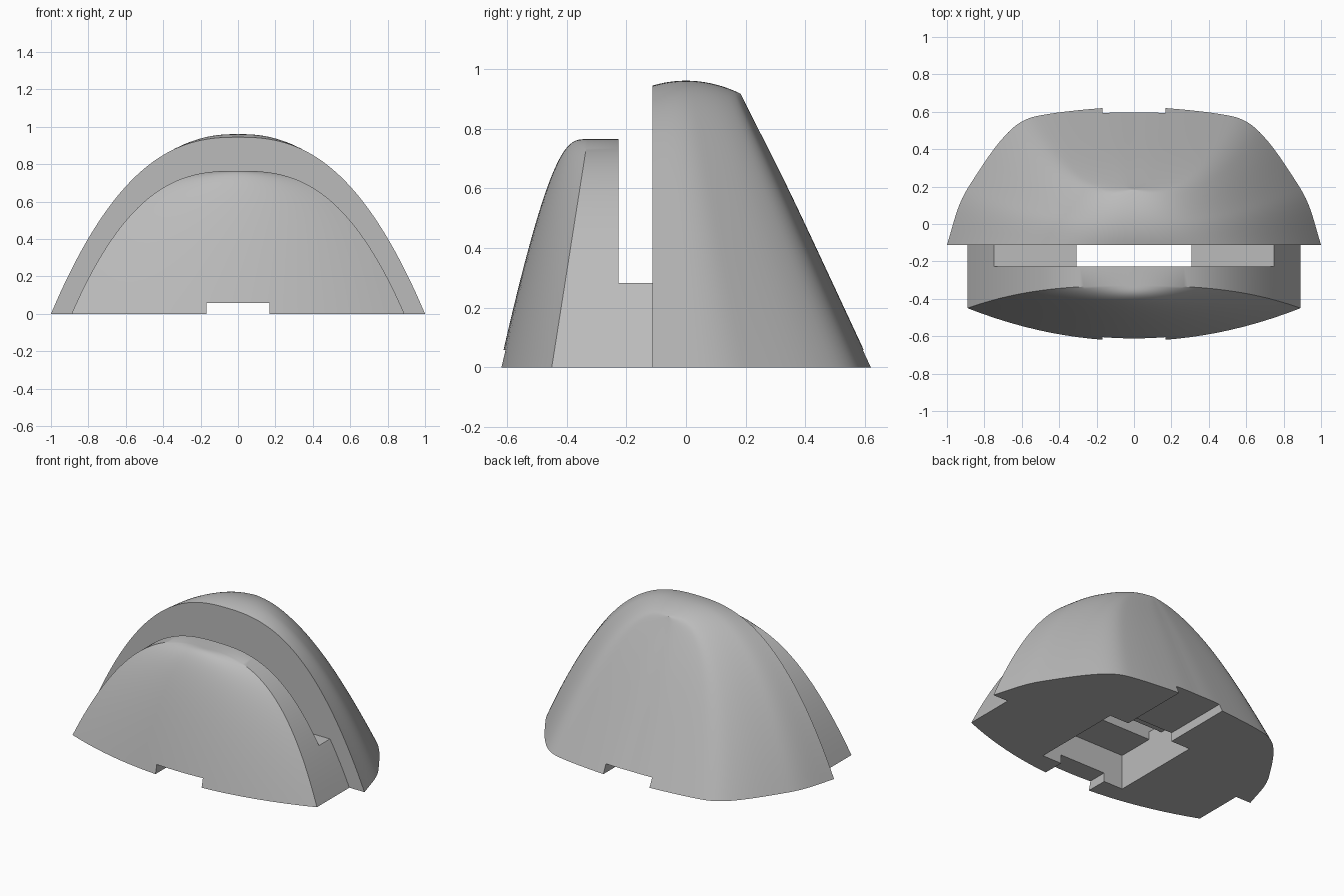
import bpy, bmesh
from mathutils import Vector

if "Cube" in bpy.data.objects:
    bpy.data.objects.remove(bpy.data.objects["Cube"])

grey = bpy.data.materials.new("plain_grey")
grey.diffuse_color = (0.5, 0.5, 0.5, 1)
grey.use_nodes = True
grey.node_tree.nodes["Principled BSDF"].inputs["Base Color"].default_value = grey.diffuse_color


def finish(name, bm):
    """Turn a bmesh into a linked object."""
    bmesh.ops.remove_doubles(bm, verts=bm.verts, dist=0.0005)
    bmesh.ops.recalc_face_normals(bm, faces=bm.faces)
    me = bpy.data.meshes.new(name)
    bm.to_mesh(me)
    bm.free()
    ob = bpy.data.objects.new(name, me)
    bpy.context.collection.objects.link(ob)
    me.materials.append(grey)
    return ob


def loft(name, rings):
    """Skin stacked closed rings; the last ring collapses to a ridge."""
    bm = bmesh.new()
    rows = [[bm.verts.new(p) for p in r] for r in rings]
    n = len(rows[0])
    for a, b in zip(rows, rows[1:]):
        for i in range(n):
            j = (i + 1) % n
            bm.faces.new((a[i], a[j], b[j], b[i]))
    bm.faces.new(rows[0])
    return finish(name, bm)


def box(name, x, y0, y1, z0, z1):
    bm = bmesh.new()
    bmesh.ops.create_cube(bm, size=1)
    for v in bm.verts:
        v.co = (v.co.x * 2 * x, y0 if v.co.y < 0 else y1, z0 if v.co.z < 0 else z1)
    ob = finish(name, bm)
    ob.hide_render = True
    ob.hide_set(True)
    return ob


def boolean(target, tool, op):
    m = target.modifiers.new(op, 'BOOLEAN')
    m.operation, m.solver, m.object = op, 'EXACT', tool
    bpy.context.view_layer.objects.active = target
    bpy.ops.object.modifier_apply(modifier=m.name)
    bpy.data.objects.remove(tool)


def spline(pts, steps):
    """Catmull-Rom curve through 2D points."""
    p = [Vector(q) for q in pts]
    p = [2 * p[0] - p[1]] + p + [Vector((-p[-2].x, p[-2].y))]
    out = []
    for a, b, c, d in zip(p, p[1:], p[2:], p[3:]):
        for k in range(steps):
            t = k / steps
            out.append(0.5 * (2 * b + (c - a) * t + (2 * a - 5 * b + 4 * c - d) * t * t
                              + (3 * b - a - 3 * c + d) * t ** 3))
    return out + [p[-2]]


LEVELS = 40
scale_steps = [1 - k / LEVELS for k in range(LEVELS + 1)]

# Back shell: rounded footprint that narrows along the arch, with a crowned top
half = spline([(1, 0), (.933, .295), (.853, .49), (.72, .748),
               (.6, .898), (.45, .955), (.17, .996), (0, 1)], 5)
outline = [(q.x, q.y) for q in half] + [(-q.x, q.y) for q in half[-2::-1]]
rings = []
for s in scale_steps:
    z = .945 * (1 - s ** 2.5)
    depth = .735 - .465 * z
    ring = []
    for x, t in outline:
        y = -.1125 + t * depth
        ring.append((x * s, y, z + (z / .945) ** 8 * (.016 - 1.3 * y * y)))
    rings.append(ring)
stand = loft("stand", rings)

# Front lip: lower arch with a bowed, leaning front
rings = []
for s in scale_steps:
    z = .765 * (1 - s ** 2.67)
    w = .89 * s
    ring = [(w, -.05, z)]
    for k in range(25):
        u = 1 - k / 12
        ring.append((w * u, -.45 + .157 * z - .175 * s ** .8 * (1 - u * u), z))
    ring.append((-w, -.05, z))
    rings.append(ring)
lip = loft("front_lip", rings)

# Slot behind the lip, then join lip and shell
boolean(lip, box("slot_cutter", 1.5, -.226, .5, .283, 2), 'DIFFERENCE')
boolean(stand, lip, 'UNION')

# Underside cavity, opening in the slot floor, and cable channel
boolean(stand, box("cavity_cutter", .308, -.477, .147, -.2, .23), 'DIFFERENCE')
boolean(stand, box("opening_cutter", .308, -.226, -.1125, -.2, .4), 'DIFFERENCE')
boolean(stand, box("channel_cutter", .168, -1, 1, -.2, .058), 'DIFFERENCE')

bpy.ops.object.select_all(action='DESELECT')
stand.select_set(True)
bpy.context.view_layer.objects.active = stand
bpy.ops.object.shade_smooth_by_angle(angle=0.5)
